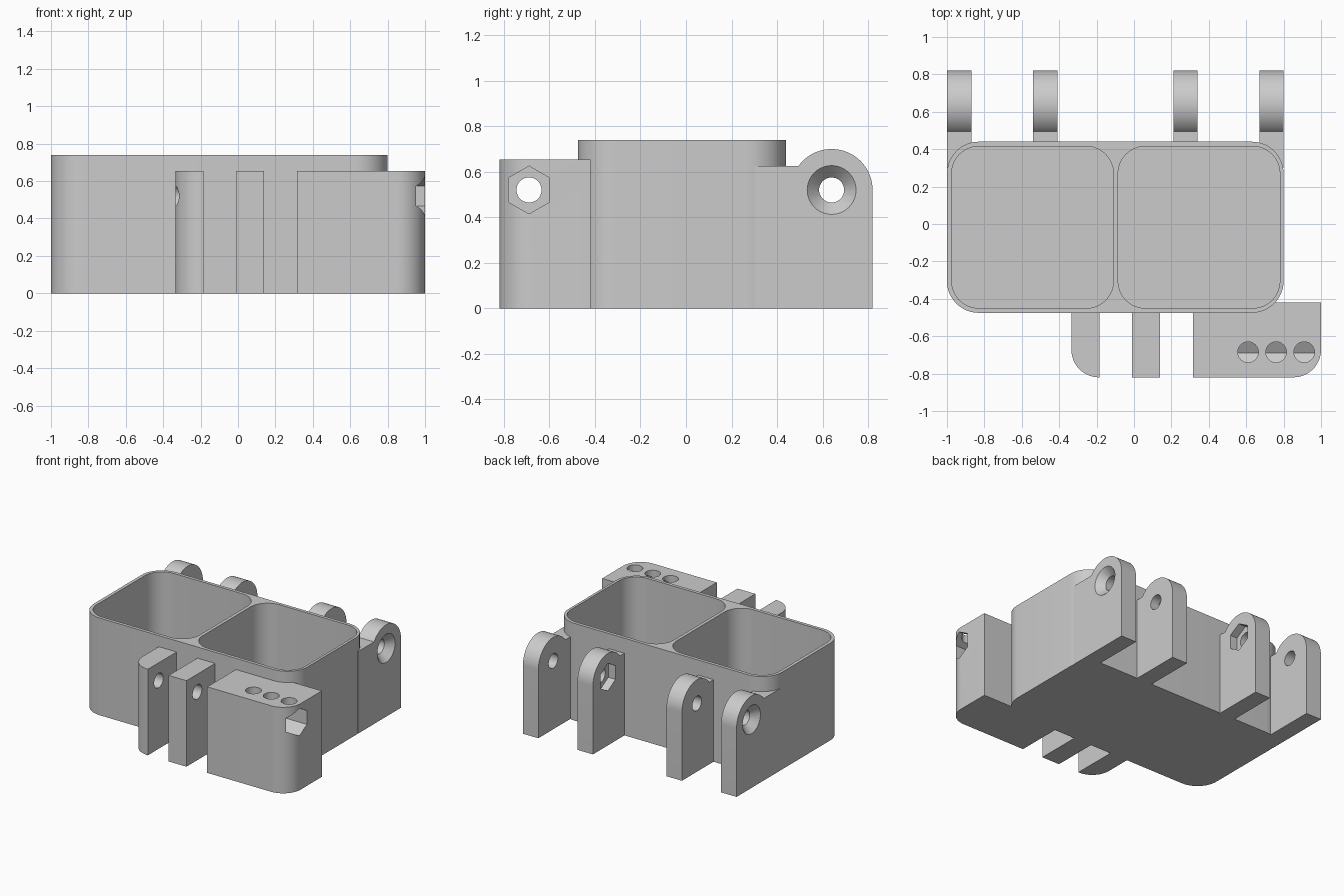
import bpy, bmesh, math

if "Cube" in bpy.data.objects:
    bpy.data.objects.remove(bpy.data.objects["Cube"], do_unlink=True)

grey = bpy.data.materials.new("plain grey")
grey.use_nodes = True
grey.diffuse_color = (0.6, 0.6, 0.6, 1)
grey.node_tree.nodes["Principled BSDF"].inputs["Base Color"].default_value = (0.6, 0.6, 0.6, 1)


def arc(cx, cy, r, start, end, steps=12):
    """Points along an arc, angles in degrees."""
    angles = [math.radians(start + (end - start) * i / steps) for i in range(steps + 1)]
    return [(cx + r * math.cos(a), cy + r * math.sin(a)) for a in angles]


def circle(cx, cy, r, sides=40, turn=0):
    return arc(cx, cy, r, turn, turn + 360, sides)[:-1]


def rounded(x0, y0, x1, y1, radii):
    """Rectangle with radii from the lower left corner, anticlockwise."""
    corners = [(x0, y0, 1, 1), (x1, y0, -1, 1), (x1, y1, -1, -1), (x0, y1, 1, -1)]
    points = []
    for i, ((x, y, sx, sy), r) in enumerate(zip(corners, radii)):
        if r:
            points += arc(x + sx * r, y + sy * r, r, 180 + 90 * i, 270 + 90 * i)
        else:
            points.append((x, y))
    return points


def loft(name, axis, a, b, profile, end_profile=None):
    """Solid between a profile at a and an equal or tapered one at b."""
    def place(p, t):
        return (p[0], p[1], t) if axis == "z" else (t, p[0], p[1])
    bm = bmesh.new()
    first = [bm.verts.new(place(p, a)) for p in profile]
    last = [bm.verts.new(place(p, b)) for p in end_profile or profile]
    bm.faces.new(first)
    bm.faces.new(last)
    for i in range(len(first)):
        j = (i + 1) % len(first)
        bm.faces.new((first[i], first[j], last[j], last[i]))
    bmesh.ops.recalc_face_normals(bm, faces=bm.faces[:])
    mesh = bpy.data.meshes.new(name)
    bm.to_mesh(mesh)
    bm.free()
    mesh.materials.append(grey)
    obj = bpy.data.objects.new(name, mesh)
    bpy.context.collection.objects.link(obj)
    return obj


def select_only(obj):
    bpy.ops.object.select_all(action="DESELECT")
    obj.select_set(True)
    bpy.context.view_layer.objects.active = obj


def carve(obj, cutters):
    """Subtract every cutter, then shade with sharp edges."""
    select_only(obj)
    for cutter in cutters:
        cutter.hide_render = True
        mod = obj.modifiers.new("cut", "BOOLEAN")
        mod.operation = "DIFFERENCE"
        mod.solver = "EXACT"
        mod.object = cutter
        bpy.ops.object.modifier_apply(modifier=mod.name)
    bpy.ops.object.shade_smooth_by_angle(angle=math.radians(30))


# Two rounded wells with a thin floor
wells = [loft("well_cutter", "z", 0.03, 0.9, rounded(x, -0.45, x + 0.865, 0.415, [0.145] * 4))
         for x in (-0.975, -0.085)]

# Pin holes, front and back
PIN, NUT, Z = 0.055, 0.105, 0.52
HINGE_Y, LATCH_Y = 0.64, -0.69
hinge_hole = loft("hinge_hole_cutter", "x", -1.2, 1.2, circle(HINGE_Y, Z, PIN))
latch_hole = loft("latch_hole_cutter", "x", -0.6, 1.2, circle(LATCH_Y, Z, PIN))
cutters = wells + [hinge_hole, latch_hole]

# Main case
body = loft("case_body", "z", 0, 0.74, rounded(-1, -0.475, 0.8, 0.44, [0.17] * 4))
carve(body, wells)


# Hinge lugs: countersunk outside, nut pockets inside
def hinge_lug(name, x0, outer, side):
    start = 0.3 if outer else 0.43
    r, step = 0.18, 0.625
    rise = math.degrees(math.asin((step - Z) / r))
    profile = [(start, 0), (HINGE_Y + r, 0)] + arc(HINGE_Y, Z, r, 0, 180 - rise, 32) + [(start, step)]
    lug = loft(name, "x", x0, x0 + 0.13, profile)
    face = x0 + 0.13 if side > 0 else x0
    if outer:
        pocket = loft("countersink_cutter", "x", face + side * 0.01, face - side * 0.055,
                      circle(HINGE_Y, Z, 0.117), circle(HINGE_Y, Z, PIN - 0.001))
    else:
        pocket = loft("nut_cutter", "x", face + side * 0.05, face - side * 0.06,
                      circle(HINGE_Y, Z, NUT, 6, 90))
    carve(lug, wells + [hinge_hole, pocket])
    cutters.append(pocket)


hinge_lug("hinge_lug_outer_right", -1, True, -1)
hinge_lug("hinge_lug_inner_right", -0.54, False, 1)
hinge_lug("hinge_lug_inner_left", 0.21, False, -1)
hinge_lug("hinge_lug_outer_left", 0.67, True, 1)

# Latch plates on the front
TOP = 0.655
for name, x, r in (("latch_plate_rounded", -0.335, 0.148), ("latch_plate_middle", -0.01, 0)):
    plate = loft(name, "z", 0, TOP, rounded(x, -0.82, x + 0.15, -0.46, [r, 0, 0, 0]))
    carve(plate, [latch_hole])

# Latch block with a hexagonal channel and three access holes
block = loft("latch_block", "z", 0, TOP, rounded(0.315, -0.82, 1, -0.42, [0, 0.148, 0, 0]))
channel = loft("channel_cutter", "x", 0.53, 1.2, circle(LATCH_Y, Z, NUT, 6, 90))
access = [loft("access_cutter", "z", Z, 0.9, circle(x, -0.685, PIN)) for x in (0.61, 0.76, 0.91)]
carve(block, wells + [latch_hole, channel] + access)

# Remove the cutting helpers
for cutter in cutters + [channel] + access:
    bpy.data.objects.remove(cutter, do_unlink=True)
